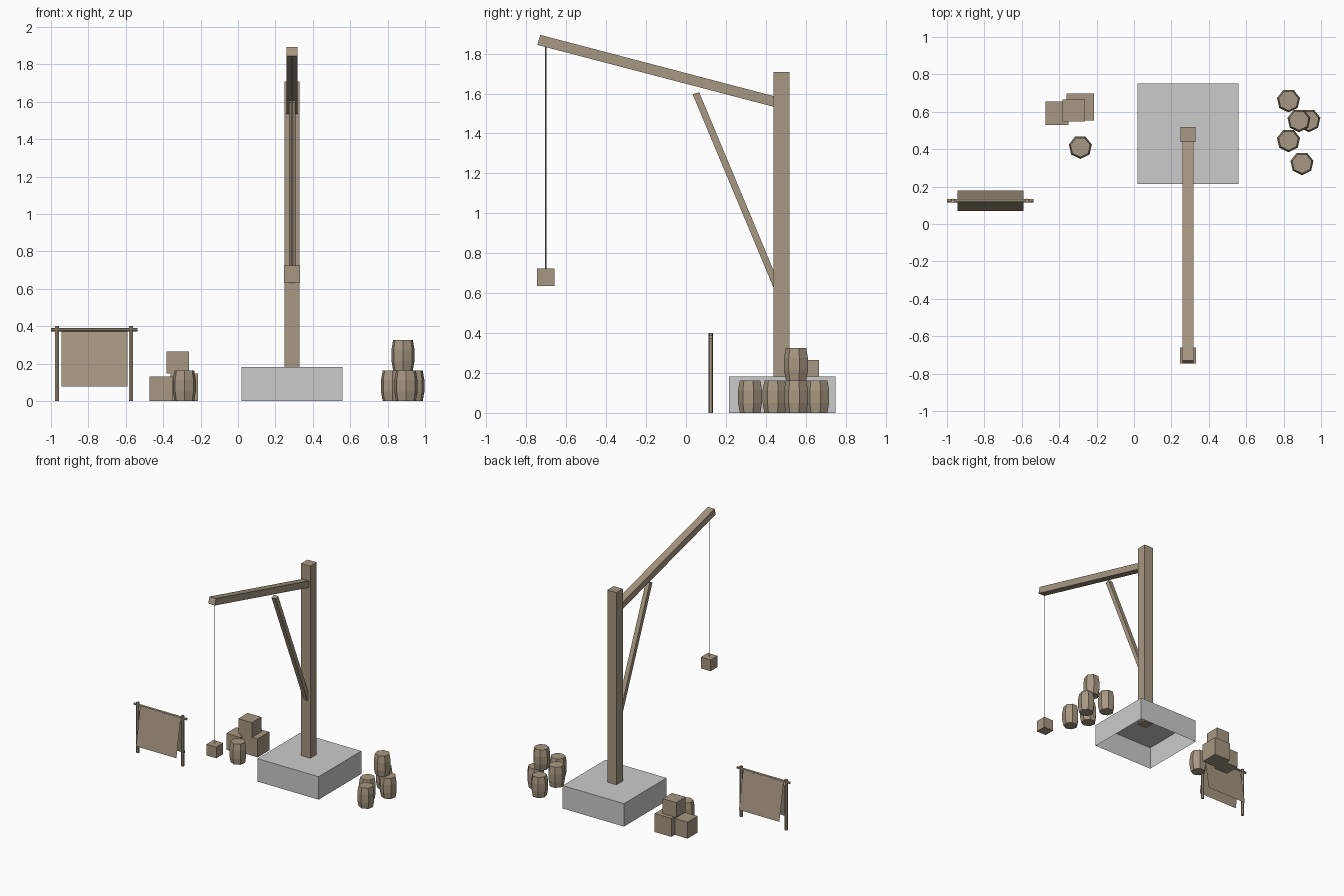
import bpy, bmesh
from math import pi, cos, sin
from mathutils import Vector

if "Cube" in bpy.data.objects:
    bpy.data.objects.remove(bpy.data.objects["Cube"])

wood = bpy.data.materials.new("wood")
wood.diffuse_color = (0.38, 0.31, 0.22, 1)
wood.use_nodes = True
wood.node_tree.nodes["Principled BSDF"].inputs["Base Color"].default_value = wood.diffuse_color


def add_object(name, bm, mat=wood, recalc=True):
    if recalc:
        bmesh.ops.recalc_face_normals(bm, faces=bm.faces)
    me = bpy.data.meshes.new(name)
    bm.to_mesh(me)
    bm.free()
    ob = bpy.data.objects.new(name, me)
    bpy.context.collection.objects.link(ob)
    if mat:
        me.materials.append(mat)
    return ob


def box(name, lo, hi, mat=wood, open_bottom=False):
    lo, hi = Vector(lo), Vector(hi)
    bm = bmesh.new()
    bmesh.ops.create_cube(bm, size=1)
    for v in bm.verts:
        v.co = (lo + hi) / 2 + v.co * (hi - lo)
    if open_bottom:
        bmesh.ops.delete(bm, geom=[f for f in bm.faces if f.normal.z < -0.5],
                         context='FACES_ONLY')
    return add_object(name, bm, mat, recalc=False)


def side_beam(name, x, width, outline):
    """Beam with a (y, z) side outline, extruded along x."""
    bm = bmesh.new()
    f = bm.faces.new([bm.verts.new((x - width / 2, y, z)) for y, z in outline])
    ext = bmesh.ops.extrude_face_region(bm, geom=[f])["geom"]
    bmesh.ops.translate(bm, vec=(width, 0, 0),
                        verts=[g for g in ext if isinstance(g, bmesh.types.BMVert)])
    return add_object(name, bm)


def rod(name, a, b, r, sides):
    a, b = Vector(a), Vector(b)
    bm = bmesh.new()
    bmesh.ops.create_cone(bm, cap_ends=True, segments=sides, radius1=r, radius2=r,
                          depth=(b - a).length)
    ob = add_object(name, bm)
    ob.location = (a + b) / 2
    ob.rotation_euler = (b - a).to_track_quat('Z', 'Y').to_euler()
    return ob


def barrel(name, x, y, z):
    """Seven-sided bulging barrel."""
    bm = bmesh.new()
    rings = []
    for h, r in ((0, 0.054), (0.05, 0.063), (0.113, 0.063), (0.163, 0.054)):
        rings.append([bm.verts.new((x + r * cos(-pi / 2 + i * 2 * pi / 7),
                                    y + r * sin(-pi / 2 + i * 2 * pi / 7), z + h))
                      for i in range(7)])
    for p, q in zip(rings, rings[1:]):
        for i in range(7):
            j = (i + 1) % 7
            bm.faces.new((p[i], p[j], q[j], q[i]))
    bm.faces.new(rings[0][::-1])
    bm.faces.new(rings[-1])
    return add_object(name, bm)


# Crane: stone base (open underneath), post, boom, brace
CX = 0.289
box("stone_base", (0.02, 0.215, 0), (0.558, 0.75, 0.182), None, open_bottom=True)
box("crane_post", (CX - 0.04, 0.438, 0.172), (CX + 0.04, 0.518, 1.708))
side_beam("crane_boom", CX, 0.058,
          [(-0.745, 1.844), (-0.73, 1.894), (0.46, 1.582), (0.447, 1.532)])
side_beam("crane_brace", CX, 0.035,
          [(0.033, 1.597), (0.066, 1.607), (0.478, 0.62), (0.446, 0.61)])

# Rope and hanging load
rod("crane_rope", (CX, -0.703, 0.72), (CX, -0.703, 1.85), 0.003, 4)
box("hanging_crate", (CX - 0.043, -0.747, 0.635), (CX + 0.043, -0.66, 0.724))

# Barrels
for i, pos in enumerate([(0.826, 0.66, 0), (0.826, 0.447, 0), (0.898, 0.324, 0),
                         (0.935, 0.554, 0), (0.882, 0.554, 0.163), (-0.287, 0.411, 0)]):
    barrel(f"barrel_{i + 1}", *pos)

# Stacked crates
box("crate_small", (-0.473, 0.529, 0), (-0.35, 0.655, 0.131))
box("crate_large", (-0.36, 0.553, 0), (-0.214, 0.698, 0.147))
box("crate_top", (-0.381, 0.548, 0.147), (-0.262, 0.666, 0.265))

# Drying rack: two stakes, a cross bar and a draped cloth
RY = 0.124
for side, x in (("left", -0.968), ("right", -0.572)):
    rod(f"rack_stake_{side}", (x, RY, 0), (x, RY, 0.4), 0.012, 6)
rod("rack_bar", (-1.0, RY, 0.381), (-0.538, RY, 0.381), 0.01, 6)
bm = bmesh.new()
rows = [[bm.verts.new((x, y, z)) for x in (-0.945, -0.59)]
        for y, z in ((0.07, 0.077), (RY, 0.384), (0.178, 0.077))]
for p, q in zip(rows, rows[1:]):
    bm.faces.new((p[0], p[1], q[1], q[0]))
add_object("rack_cloth", bm, recalc=False)
